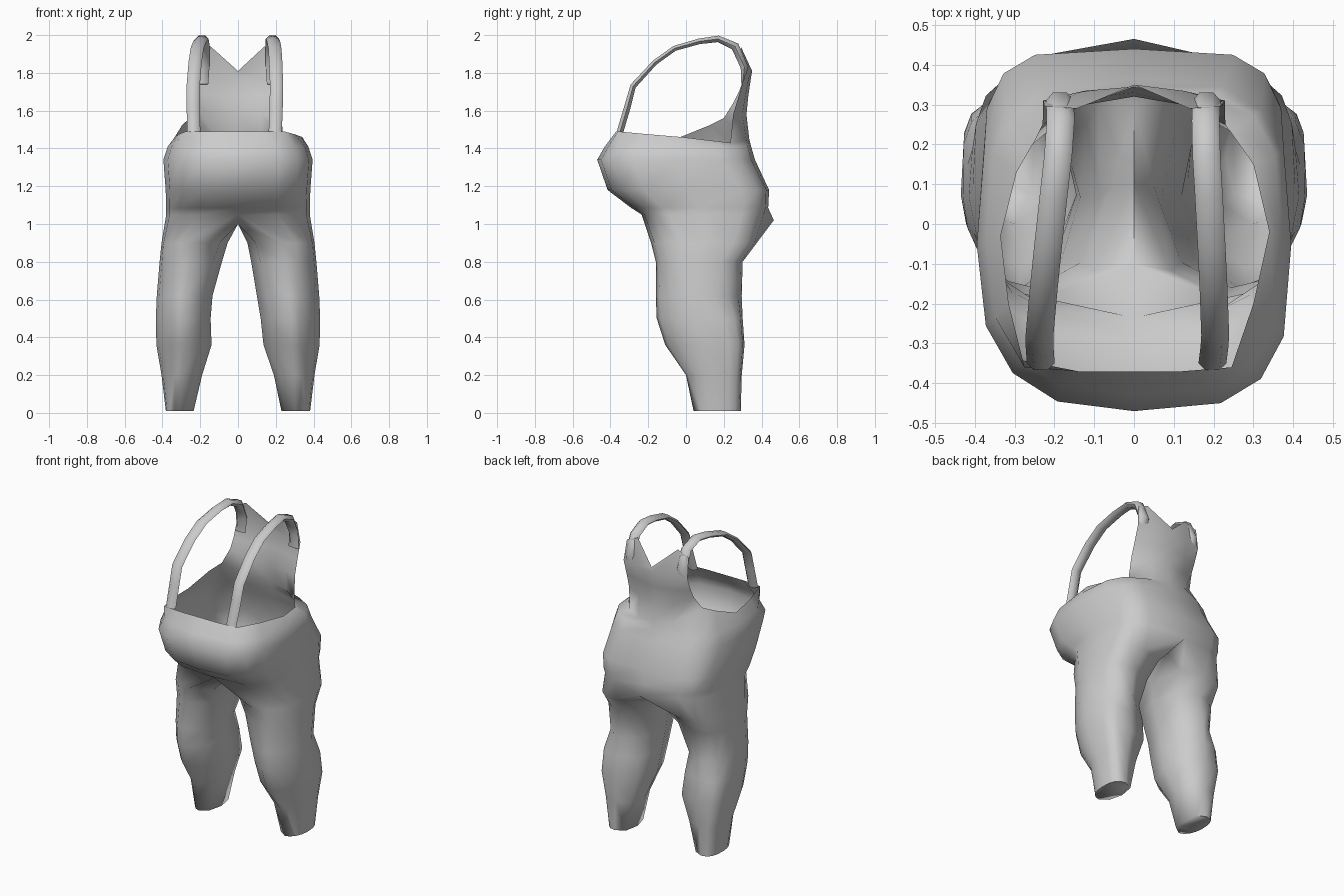
import bpy, bmesh, math
from mathutils import Vector

if "Cube" in bpy.data.objects:
    bpy.data.objects.remove(bpy.data.objects["Cube"])

cloth = bpy.data.materials.new("grey cloth")
cloth.diffuse_color = (0.6, 0.6, 0.6, 1)
cloth.use_nodes = True
cloth.node_tree.nodes["Principled BSDF"].inputs["Base Color"].default_value = cloth.diffuse_color


def finish(bm, name, angle=80):
    bmesh.ops.recalc_face_normals(bm, faces=bm.faces)
    me = bpy.data.meshes.new(name)
    bm.to_mesh(me)
    bm.free()
    ob = bpy.data.objects.new(name, me)
    bpy.context.collection.objects.link(ob)
    me.materials.append(cloth)
    bpy.ops.object.select_all(action='DESELECT')
    ob.select_set(True)
    bpy.context.view_layer.objects.active = ob
    bpy.ops.object.shade_smooth_by_angle(angle=math.radians(angle))
    return ob


def rounded(deg, cx, w, y0, y1, e):
    """Point on a squarish oval spanning cx +- w and y0..y1."""
    c, s = math.cos(math.radians(deg)), math.sin(math.radians(deg))
    x = cx + w * math.copysign(abs(c) ** e, c)
    y = (y0 + y1) / 2 + (y1 - y0) / 2 * math.copysign(abs(s) ** e, s)
    return x, y


def bridge(bm, a, b, closed=True):
    n = len(a)
    for i in range(n if closed else n - 1):
        j = (i + 1) % n
        bm.faces.new((a[i], a[j], b[j], b[i]))


bm = bmesh.new()

# Hips and belly: z, half width, front y, back y, back roundness
torso = [(1.05, .38, -.235, .425, .52), (1.085, .38, -.29, .435, .48), (1.18, .383, -.415, .44, .45),
         (1.34, .395, -.47, .365, .6), (1.41, .372, -.43, .345, .6)]
rings = []
for z, w, y0, y1, eb in torso:
    ring = []
    for j in range(16):
        e = eb if 4 < j < 12 else (.62 if j < 5 or z < 1.1 else .75)
        ring.append(bm.verts.new((*rounded(-90 + 22.5 * j, 0, w, y0, y1, e), z)))
    rings.append(ring)
rings[0][8].co = (0, .465, 1.02)

# Waist rim: right side front to back, then left side back to front (left armhole is higher)
rim = [(0, -.37, 1.49), (.12, -.37, 1.49), (.245, -.36, 1.49), (.30, -.20, 1.475), (.34, -.02, 1.46),
       (.30, .15, 1.44), (.24, .235, 1.43), (.12, .32, 1.44), (0, .335, 1.45),
       (-.12, .315, 1.47), (-.255, .20, 1.56), (-.295, .13, 1.525), (-.335, -.03, 1.46),
       (-.315, -.20, 1.475), (-.275, -.36, 1.49), (-.14, -.37, 1.49)]
rings.append([bm.verts.new(p) for p in rim])
for a, b in zip(rings, rings[1:]):
    bridge(bm, a, b)

# Legs, split at the crotch:
# z, right inner x, left inner x, outer x, front y, back y, front roundness, back roundness
leg = [(.9, .05, .055, .405, -.185, .375, .8, .6), (.8, .07, .085, .415, -.16, .30, .95, .7),
       (.62, .10, .135, .43, -.16, .295, 1.1, 1.05), (.5, .12, .145, .435, -.155, .30, 1.2, .6),
       (.36, .135, .14, .432, -.11, .31, 1.2, .5), (.2, .19, .19, .405, 0, .295, 1.1, .6),
       (.01, .23, .235, .382, .04, .29, 1, .75)]
angles = [-90 + 22.5 * j for j in range(9)] + [135, 180, 225]
crotch = [bm.verts.new((0, y, 1.0)) for y in (.30, .10, -.10)]
for side in (1, -1):
    prev = [rings[0][(side * j) % 16] for j in range(9)] + crotch
    for z, right_in, left_in, xo, y0, y1, ef, eb in leg:
        xi = right_in if side > 0 else left_in
        cur = []
        for a in angles:
            e = eb if 0 < a < 180 else ef
            x, y = rounded(a, (xi + xo) / 2, (xo - xi) / 2, y0, y1, e)
            cur.append(bm.verts.new((side * x, y, z)))
        bridge(bm, prev, cur)
        prev = cur
    bm.faces.new(prev)

# Back panel rising from the rear rim: z, half width, edge y, centre y, left edge lift
prev = rings[-1][6:11]
panel = [(1.58, .23, .25, .32, .06), (1.68, .228, .28, .33, .02), (1.78, .228, .31, .345, 0)]
for z, w, ye, yc, lift in panel:
    cur = [bm.verts.new((w * t, yc + (ye - yc) * t * t, z + (lift if t == -1 else 0)))
           for t in (1, .55, 0, -.55, -1)]
    bridge(bm, prev, cur, False)
    prev = cur
# V-shaped neckline
top = [(.215, .295, 1.91), (.14, .29, 1.94), (0, .35, 1.81), (-.145, .29, 1.94), (-.225, .295, 1.91)]
bridge(bm, prev, [bm.verts.new(p) for p in top], False)
finish(bm, "overalls_body")

# Shoulder straps: flat six-sided tubes; x, y, z, half thickness
path = [(.197, -.35, 1.485, .02), (.202, -.31, 1.62, .02), (.204, -.28, 1.73, .018),
        (.20, -.165, 1.855, .016), (.195, -.06, 1.93, .016), (.188, .07, 1.967, .017),
        (.182, .17, 1.98, .02), (.18, .26, 1.94, .026), (.182, .31, 1.83, .024),
        (.188, .298, 1.74, .006)]
for side, name in ((1, "right_strap"), (-1, "left_strap")):
    bm = bmesh.new()
    extra = 0 if side > 0 else 1           # left strap spreads wider at the front
    pts = [Vector((side * (x + extra * (.018 - .055 * min(y, .25))), y, z)) for x, y, z, t in path]
    prev = None
    for i, p in enumerate(pts):
        d = pts[min(i + 1, len(pts) - 1)] - pts[max(i - 1, 0)]
        n = Vector((0, -d.z, d.y)).normalized()
        cur = []
        for k in range(6):
            a = math.radians(60 * k)
            cur.append(bm.verts.new(p + Vector((.035 * math.cos(a), 0, 0)) + n * path[i][3] * math.sin(a)))
        if prev:
            bridge(bm, prev, cur)
        else:
            bm.faces.new(cur)
        prev = cur
    bm.faces.new(prev)
    finish(bm, name)
